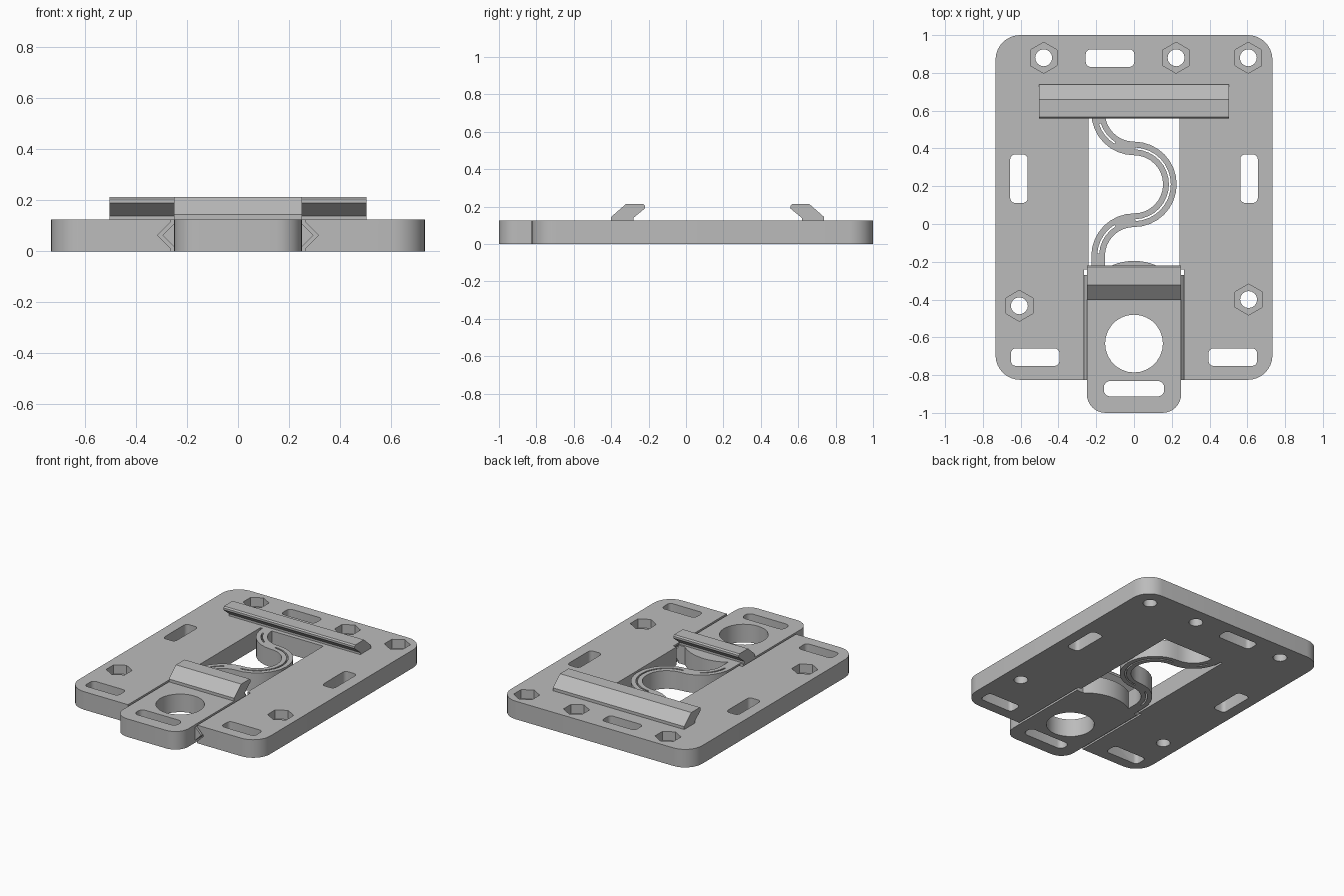
import bpy, bmesh
from math import cos, sin, radians

old = bpy.data.objects.get("Cube")
if old:
    bpy.data.objects.remove(old, do_unlink=True)

# Single plain grey
grey = bpy.data.materials.new("plain_grey")
grey.use_nodes = True
GREY = (0.5, 0.5, 0.5, 1)
grey.diffuse_color = GREY
grey.node_tree.nodes["Principled BSDF"].inputs["Base Color"].default_value = GREY

THICK = 0.125
MID = THICK / 2


def arc(cx, cy, r, a0, a1, n=8):
    """Points on an arc, angles in degrees."""
    steps = [radians(a0 + (a1 - a0) * i / n) for i in range(n + 1)]
    return [(cx + r * cos(a), cy + r * sin(a)) for a in steps]


def circle(cx, cy, r, n, start=0):
    return arc(cx, cy, r, start, start + 360, n)[:-1]


def rounded(cx, cy, w, h, r):
    """Rounded rectangle outline."""
    x, y = w / 2 - r, h / 2 - r
    return (arc(cx + x, cy + y, r, 0, 90, 4) + arc(cx - x, cy + y, r, 90, 180, 4)
            + arc(cx - x, cy - y, r, 180, 270, 4) + arc(cx + x, cy - y, r, 270, 360, 4))


def prism(name, pts, lo, hi, axis="z"):
    """Extrude a flat outline along one axis."""
    place = {"x": lambda p, t: (t, p[0], p[1]),
             "y": lambda p, t: (p[0], t, p[1]),
             "z": lambda p, t: (p[0], p[1], t)}[axis]
    bm = bmesh.new()
    a = [bm.verts.new(place(p, lo)) for p in pts]
    b = [bm.verts.new(place(p, hi)) for p in pts]
    bm.faces.new(a)
    bm.faces.new(b)
    for i in range(len(pts)):
        j = (i + 1) % len(pts)
        bm.faces.new((a[i], a[j], b[j], b[i]))
    bmesh.ops.recalc_face_normals(bm, faces=bm.faces)
    mesh = bpy.data.meshes.new(name)
    bm.to_mesh(mesh)
    bm.free()
    mesh.materials.append(grey)
    ob = bpy.data.objects.new(name, mesh)
    bpy.context.collection.objects.link(ob)
    return ob


def cut(ob, cutters):
    """Subtract each cutter from the part, then drop the cutter."""
    bpy.context.view_layer.objects.active = ob
    for c in cutters:
        c.hide_render = True
        mod = ob.modifiers.new("cut", "BOOLEAN")
        mod.operation = "DIFFERENCE"
        mod.solver = "EXACT"
        mod.object = c
        bpy.ops.object.modifier_apply(modifier=mod.name)
        bpy.data.objects.remove(c, do_unlink=True)


def through(pts, lo=-0.1):
    return prism("cutter", pts, lo, THICK + 0.1)


# Base plate: rounded, open at the front with a channel for the slider
R, W, BACK, FRONT = 0.13, 0.733, 1.0, -0.825
outline = (arc(W - R, FRONT + R, R, -90, 0) + arc(W - R, BACK - R, R, 0, 90)
           + arc(R - W, BACK - R, R, 90, 180) + arc(R - W, FRONT + R, R, 180, 270)
           + [(-0.265, FRONT), (-0.265, -0.24), (-0.24, -0.24), (-0.24, 0.59),
              (0.24, 0.59), (0.24, -0.24), (0.265, -0.24), (0.265, FRONT)])
plate = prism("base_plate", outline, 0, THICK)

# Plate slots, nut pockets with bolt holes, and side grooves
cutters = [through(rounded(-0.127, 0.878, 0.257, 0.093, 0.026))]
for s in (-1, 1):
    cutters.append(through(rounded(s * 0.609, 0.24, 0.093, 0.257, 0.026)))
    cutters.append(through(rounded(s * 0.523, -0.705, 0.257, 0.093, 0.026)))
    groove = [(s * 0.25, MID + 0.065), (s * 0.315, MID), (s * 0.25, MID - 0.065)]
    cutters.append(prism("cutter", groove, -0.9, -0.245, "y"))
for x, y in ((-0.478, 0.88), (0.223, 0.88), (0.605, 0.88), (-0.607, -0.433), (0.607, -0.4)):
    cutters.append(through(circle(x, y, 0.082, 6, 30), MID))
    cutters.append(through(circle(x, y, 0.045, 16)))
cut(plate, cutters)

# Slider body: rounded front, curved nose at the back
r = 0.1
body = (arc(r - 0.25, r - 1, r, 180, 270) + arc(0.25 - r, r - 1, r, 270, 360)
        + [(0.25, -0.27)] + arc(0, -0.495, 0.3, 48.6, 131.4, 10) + [(-0.25, -0.27)])
slider = prism("slider_body", body, 0, THICK)
cut(slider, [through(circle(0, -0.633, 0.153, 28)),
             through(rounded(0, -0.872, 0.32, 0.083, 0.035))])

# Guide ridges on the slider sides
ridges = []
for side, s in (("left", 1), ("right", -1)):
    ridge = [(s * 0.248, MID + 0.048), (s * 0.296, MID), (s * 0.248, MID - 0.048)]
    ridges.append(prism(side + "_guide_ridge", ridge, FRONT, -0.27, "y"))

# Clip rails: the same hooked profile, mirrored to face each other
hook = [(0, 0.12), (0, 0.145), (0.078, 0.213), (0.172, 0.213),
        (0.18, 0.204), (0.18, 0.19), (0.118, 0.139), (0.118, 0.12)]
rear_rail = prism("rear_rail", [(0.738 - y, z) for y, z in hook], -0.503, 0.503, "x")
front_rail = prism("front_rail", [(y - 0.4, z) for y, z in hook], -0.25, 0.25, "x")


# S-shaped spring joining plate and slider
def spring_side(d):
    return ([(-0.19 - d, 0.595)] + arc(0, 0.59, 0.19 + d, 180, 270)
            + arc(0, 0.21, 0.19 - d, 90, -90, 16)[1:]
            + arc(0, -0.17, 0.19 + d, 90, 180)[1:] + [(-0.19 - d, -0.275)])


spring = prism("spring", spring_side(0.036) + spring_side(-0.036)[::-1], 0, THICK)


# Thin slits along the spring
def slit(cy, a0, a1, n):
    return through(arc(0, cy, 0.195, a0, a1, n) + arc(0, cy, 0.185, a1, a0, n))


cut(spring, [slit(0.59, 198, 238, 4), slit(0.21, -88, 88, 16), slit(-0.17, 122, 176, 5)])

# Smooth the curved walls, keep hard edges
bpy.ops.object.select_all(action="DESELECT")
parts = [plate, slider, rear_rail, front_rail, spring] + ridges
for ob in parts:
    ob.select_set(True)
bpy.context.view_layer.objects.active = plate
bpy.ops.object.shade_smooth_by_angle(angle=radians(25))
